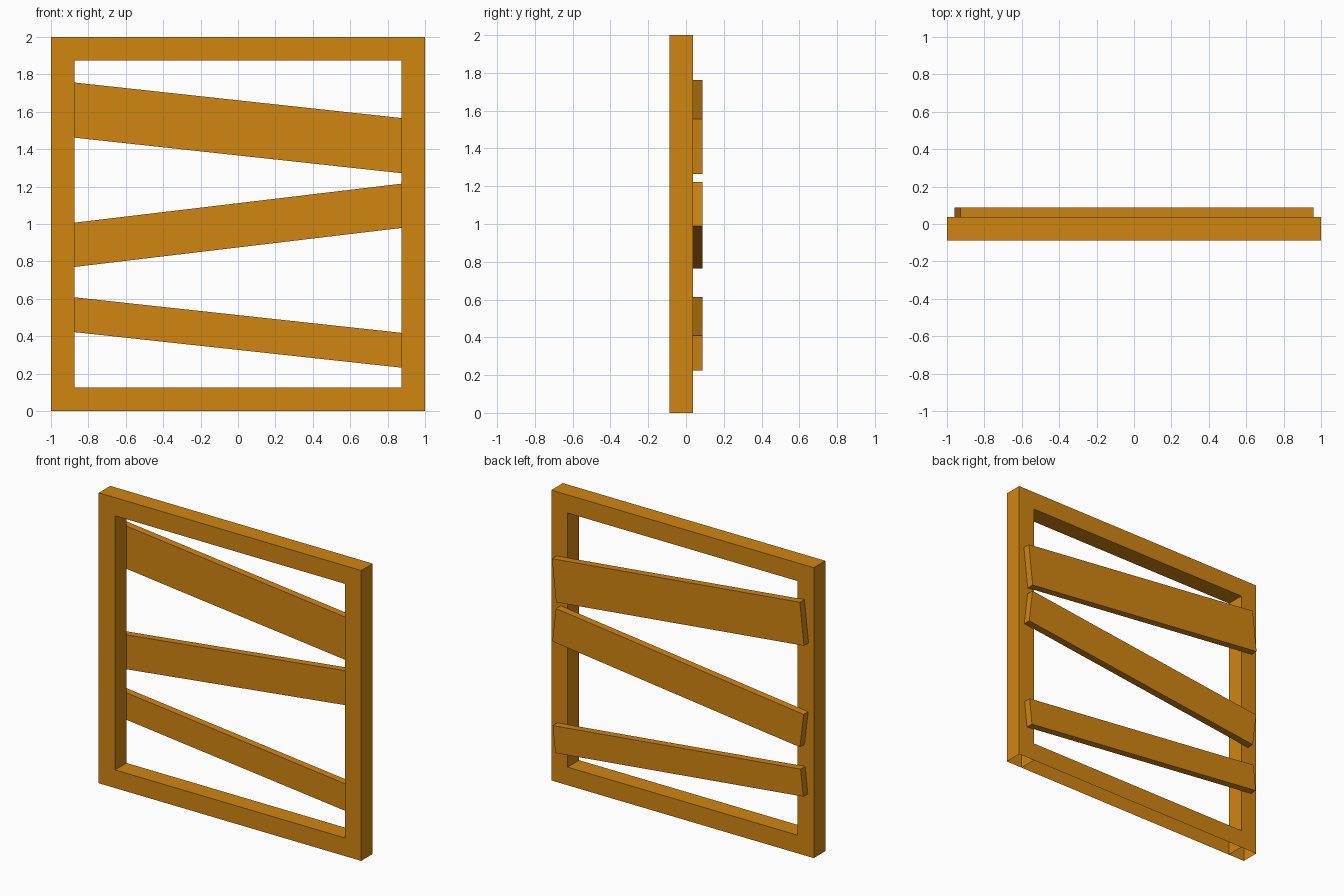
import bpy, bmesh, math
from mathutils import Matrix

if "Cube" in bpy.data.objects:
    bpy.data.objects.remove(bpy.data.objects["Cube"])

wood = bpy.data.materials.new("warm_wood")
wood.diffuse_color = (0.63, 0.24, 0.005, 1.0)
wood.use_nodes = True
wood.node_tree.nodes["Principled BSDF"].inputs["Base Color"].default_value = wood.diffuse_color


def bar(name, size, centre, tilt=0.0, open_dirs=()):
    """Box bar, tilted about y; faces pointing along open_dirs are left out."""
    bm = bmesh.new()
    bmesh.ops.create_cube(bm, size=1.0)
    hidden = [f for f in bm.faces
              if any(f.normal[axis] * sign > 0.9 for axis, sign in open_dirs)]
    bmesh.ops.delete(bm, geom=hidden, context='FACES')
    bm.transform(Matrix.Translation(centre)
                 @ Matrix.Rotation(-math.radians(tilt), 4, 'Y')
                 @ Matrix.Diagonal((*size, 1.0)))
    mesh = bpy.data.meshes.new(name)
    bm.to_mesh(mesh)
    bm.free()
    mesh.materials.append(wood)
    obj = bpy.data.objects.new(name, mesh)
    bpy.context.collection.objects.link(obj)


T = 0.125          # frame bar width and depth
FRAME_Y = -0.025   # frame spans y -0.0875 .. 0.0375
BOTTOM = (2, -1)
ENDS = ((0, 1), (0, -1))

# Frame posts: hollow underneath, full height
for side, sign in (("left", -1), ("right", 1)):
    bar(side + "_post", (T, T, 2.0), (sign * (1 - T / 2), FRAME_Y, 1.0),
        open_dirs=(BOTTOM,))

# Frame rails between the posts
bar("top_rail", (2 - 2 * T, T, T), (0, FRAME_Y, 2 - T / 2), open_dirs=ENDS)
bar("bottom_rail", (2 - 2 * T, T, T), (0, FRAME_Y, T / 2),
    open_dirs=ENDS + (BOTTOM,))

# Crooked slats nailed across the back
for name, height, z, tilt in (("upper_slat", 0.293, 1.514, -6.2),
                              ("middle_slat", 0.235, 0.993, 6.8),
                              ("lower_slat", 0.185, 0.42, -6.2)):
    bar(name, (1.9, 0.05, height), (0, 0.0625, z), tilt)
